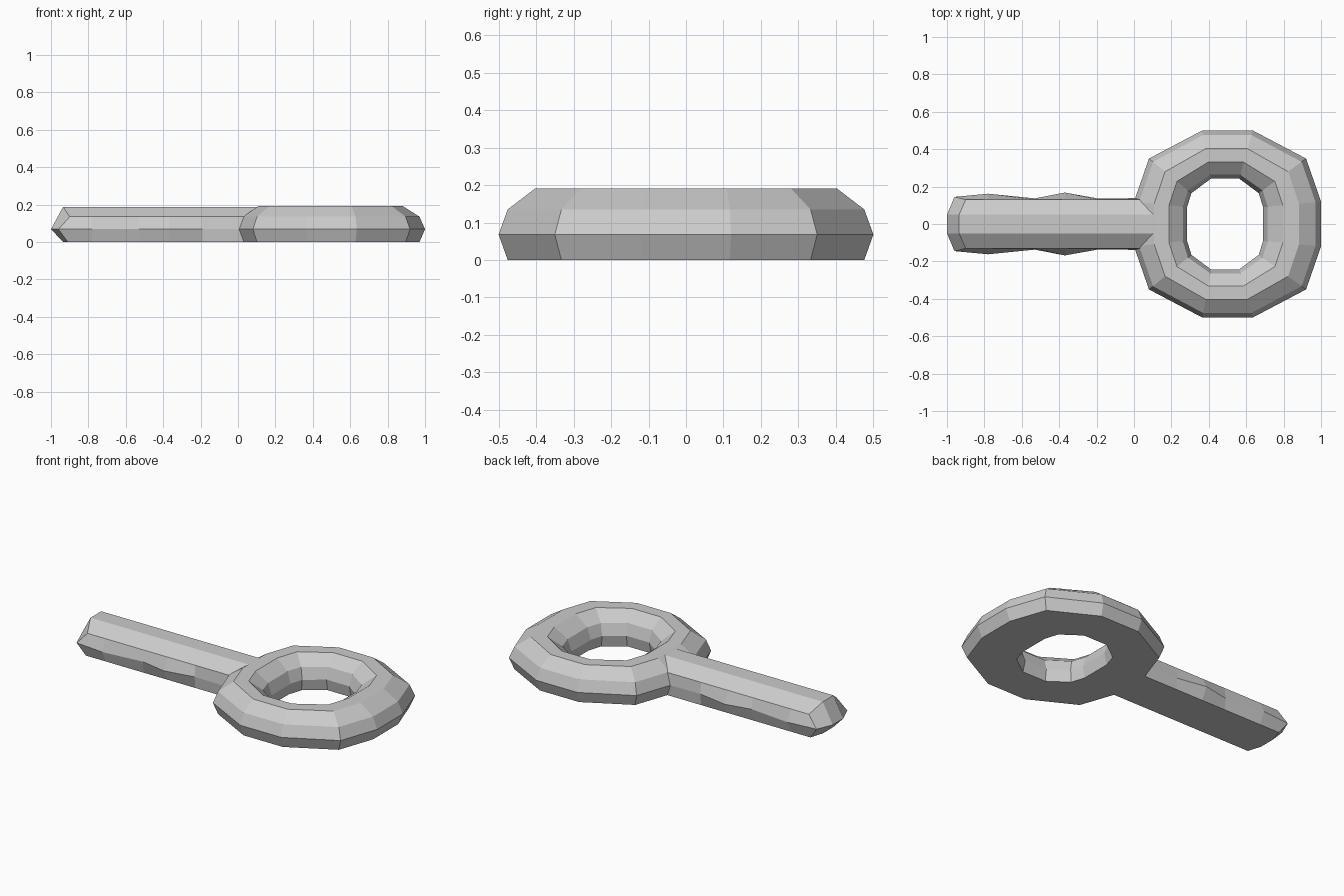
import bpy, bmesh

if "Cube" in bpy.data.objects:
    bpy.data.objects.remove(bpy.data.objects["Cube"])


def finish(name, bm):
    bmesh.ops.recalc_face_normals(bm, faces=bm.faces[:])
    mesh = bpy.data.meshes.new(name)
    bm.to_mesh(mesh)
    bm.free()
    obj = bpy.data.objects.new(name, mesh)
    bpy.context.collection.objects.link(obj)
    return obj


def full_loop(quarter):
    # Mirror a quarter outline into a closed counter-clockwise loop
    half = quarter + [(-x, y) for x, y in reversed(quarter)]
    return half + [(x, -y) for x, y in reversed(half)]


# Ring: a 12-sided loop of a flat-bottomed tube, blended from outer to inner outline
outer = [(x + 0.5, y) for x, y in full_loop([(0.5, 0.12), (0.42, 0.35), (0.135, 0.5)])]
inner = [(x + 0.487, y) for x, y in full_loop([(0.203, 0.09), (0.18, 0.165), (0.075, 0.243)])]
profile = [(0.095, 0), (0, 0.068), (0.095, 0.135), (0.38, 0.191),
           (0.66, 0.191), (0.92, 0.135), (1, 0.068), (0.95, 0)]
bm = bmesh.new()
rows = []
for (ox, oy), (ix, iy) in zip(outer, inner):
    rows.append([bm.verts.new((ox + (ix - ox) * t, oy + (iy - oy) * t, z)) for t, z in profile])
for i, a in enumerate(rows):
    b = rows[(i + 1) % len(rows)]
    for j in range(len(profile)):
        k = (j + 1) % len(profile)
        bm.faces.new((a[j], b[j], b[k], a[k]))
finish("ring", bm)

# Handle: sections whose widest line ripples to form the finger grips
grips = [(-0.78, 0.162), (-0.53, 0.137), (-0.37, 0.168), (-0.19, 0.136), (0.0, 0.138), (0.15, 0.138)]
bm = bmesh.new()


def section(xs, w):
    half = list(zip(xs, (0.05, 0.13, w, 0.13, 0.05), (0, 0, 0.068, 0.135, 0.188)))
    pts = half + [(x, -y, z) for x, y, z in reversed(half)]
    return [bm.verts.new(p) for p in pts]


end = section((-0.935, -0.91, -0.96, -0.90, -0.935), 0.145)
rows = [end] + [section((x,) * 5, w) for x, w in grips]
for a, b in zip(rows, rows[1:]):
    for j in range(10):
        k = (j + 1) % 10
        bm.faces.new((a[j], b[j], b[k], a[k]))
bm.faces.new(rows[-1])

# Faceted tip of the handle
tip_l = bm.verts.new((-1, 0.05, 0.068))
tip_r = bm.verts.new((-1, -0.05, 0.068))
for tip, s in ((tip_l, end[:5]), (tip_r, end[:4:-1])):
    bm.faces.new((tip, s[0], s[1], s[2]))
    bm.faces.new((tip, s[2], s[3], s[4]))
bm.faces.new((tip_l, tip_r, end[5], end[4]))
bm.faces.new((tip_l, tip_r, end[9], end[0]))
finish("handle", bm)
